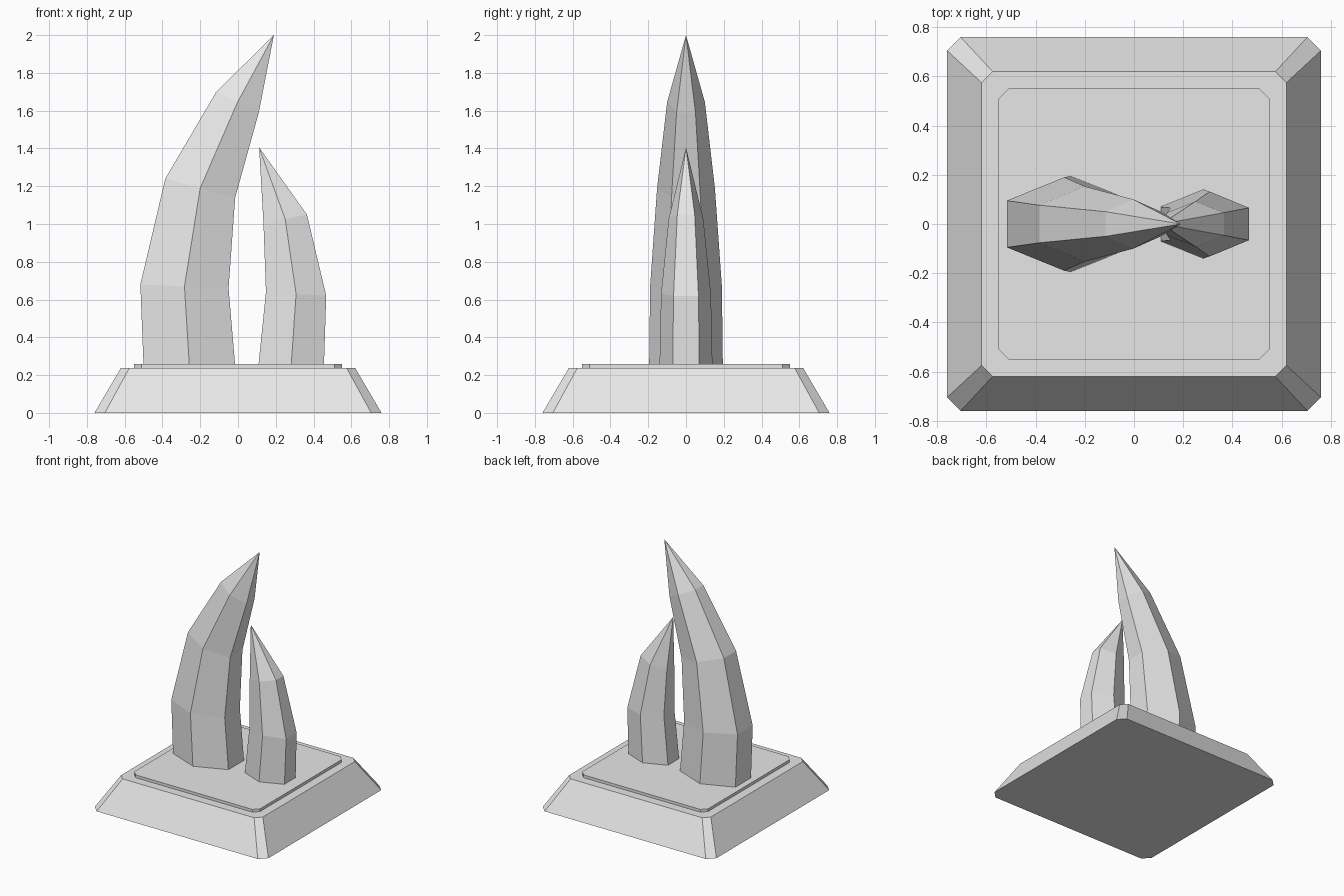
import bpy, bmesh

cube = bpy.data.objects.get("Cube")
if cube:
    bpy.data.objects.remove(cube, do_unlink=True)

stone = bpy.data.materials.new("light_grey")
stone.use_nodes = True
grey = (0.8, 0.8, 0.8, 1)
stone.diffuse_color = grey
stone.node_tree.nodes["Principled BSDF"].inputs["Base Color"].default_value = grey


def loft(name, rings, tip=None):
    """Skin rings of points, closing the end with a cap or a tip."""
    bm = bmesh.new()
    loops = [[bm.verts.new(p) for p in ring] for ring in rings]
    n = len(loops[0])
    for low, high in zip(loops, loops[1:]):
        for i in range(n):
            j = (i + 1) % n
            bm.faces.new((low[i], low[j], high[j], high[i]))
    bm.faces.new(loops[0][::-1])
    if tip:
        point = bm.verts.new(tip)
        for i in range(n):
            bm.faces.new((loops[-1][i], loops[-1][(i + 1) % n], point))
    else:
        bm.faces.new(loops[-1])
    bmesh.ops.recalc_face_normals(bm, faces=bm.faces)
    mesh = bpy.data.meshes.new(name)
    bm.to_mesh(mesh)
    bm.free()
    mesh.materials.append(stone)
    obj = bpy.data.objects.new(name, mesh)
    bpy.context.collection.objects.link(obj)
    return obj


def chamfered_square(half, cut, z):
    c = half - cut
    return [(c, -half, z), (half, -c, z), (half, c, z), (c, half, z),
            (-c, half, z), (-half, c, z), (-half, -c, z), (-c, -half, z)]


def horn_ring(left, right, depth):
    """Six-sided section between a left and a right (x, z) edge."""
    (lx, lz), (rx, rz) = left, right
    mx, mz, h = (lx + rx) / 2, (lz + rz) / 2, depth / 2
    return [(rx, -h, rz), (rx, h, rz), (mx, depth, mz),
            (lx, h, lz), (lx, -h, lz), (mx, -depth, mz)]


# Sloping plinth and the thin plate on it
loft("plinth", [chamfered_square(0.76, 0.055, 0), chamfered_square(0.62, 0.045, 0.238)])
loft("top_plate", [chamfered_square(0.55, 0.04, 0.23), chamfered_square(0.55, 0.04, 0.26)])

# Curved horns, from the foot up to the tip
loft("large_horn", [
    horn_ring((-0.50, 0.25), (-0.015, 0.25), 0.195),
    horn_ring((-0.517, 0.68), (-0.05, 0.66), 0.19),
    horn_ring((-0.385, 1.24), (-0.015, 1.14), 0.153),
    horn_ring((-0.115, 1.70), (0.11, 1.59), 0.10),
], (0.19, 0, 2.0))
loft("small_horn", [
    horn_ring((0.108, 0.25), (0.455, 0.25), 0.14),
    horn_ring((0.148, 0.64), (0.467, 0.62), 0.132),
    horn_ring((0.135, 1.00), (0.365, 1.05), 0.092),
], (0.112, 0, 1.405))
